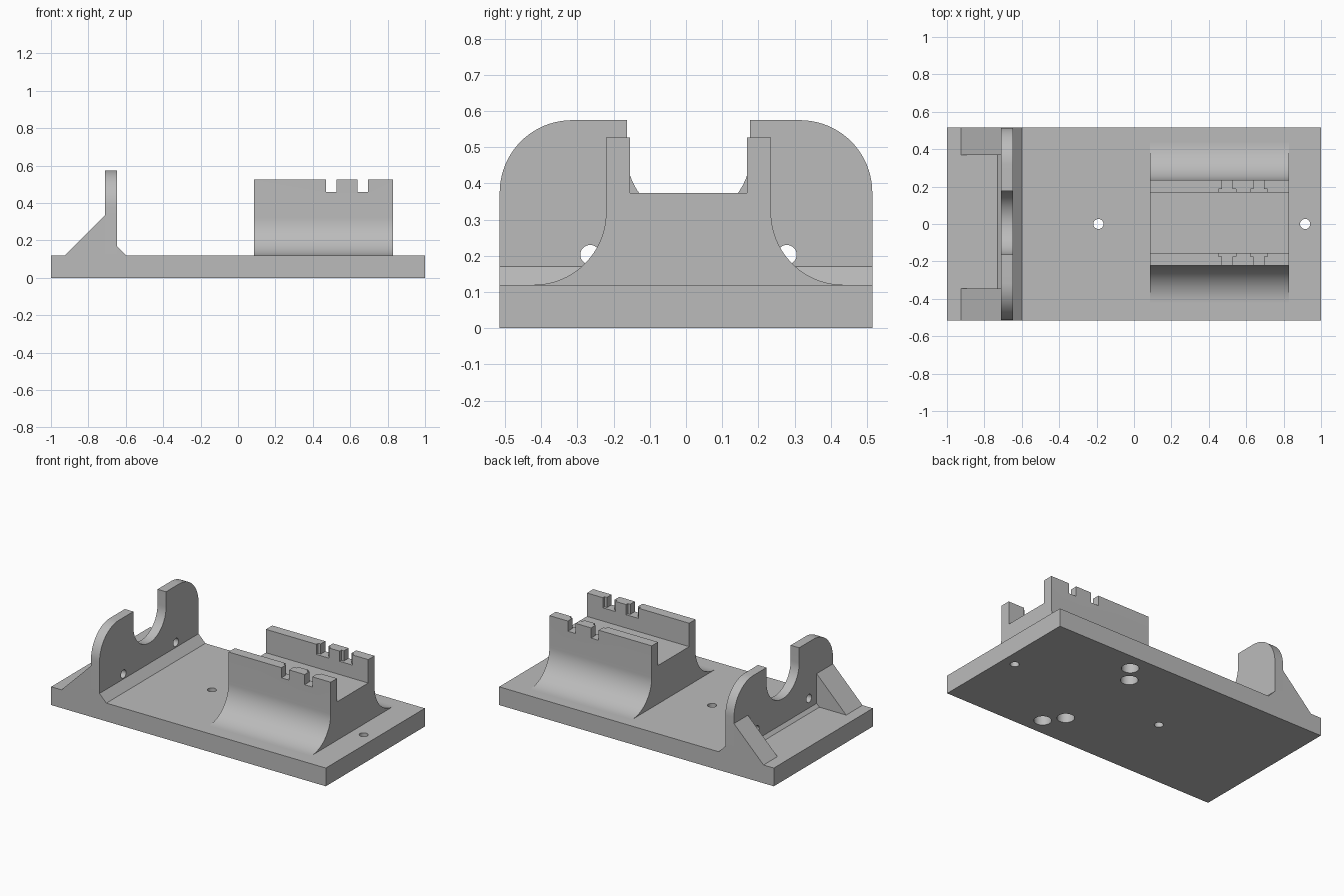
import bpy, bmesh
from math import sin, cos, radians

if "Cube" in bpy.data.objects:
    bpy.data.objects.remove(bpy.data.objects["Cube"])

grey = bpy.data.materials.new("plain grey")
grey.use_nodes = True
colour = (0.5, 0.5, 0.5, 1)
grey.diffuse_color = colour
grey.node_tree.nodes["Principled BSDF"].inputs["Base Color"].default_value = colour

BASE_TOP = 0.12
HALF_WIDTH = 0.515
MID = 0.007  # centre line shared by the slot and the cradle


def prism(name, points, axis, lo, hi):
    """Extrude a closed profile along an axis; profile is (y,z), (x,z) or (x,y)."""
    place = {"x": lambda a, b: (lo, a, b),
             "y": lambda a, b: (a, lo, b),
             "z": lambda a, b: (a, b, lo)}[axis]
    bm = bmesh.new()
    face = bm.faces.new([bm.verts.new(place(a, b)) for a, b in points])
    grown = bmesh.ops.extrude_face_region(bm, geom=[face])["geom"]
    shift = [hi - lo if axis == k else 0 for k in "xyz"]
    bmesh.ops.translate(bm, vec=shift, verts=[v for v in grown if isinstance(v, bmesh.types.BMVert)])
    bmesh.ops.recalc_face_normals(bm, faces=bm.faces)
    mesh = bpy.data.meshes.new(name)
    bm.to_mesh(mesh)
    bm.free()
    mesh.materials.append(grey)
    obj = bpy.data.objects.new(name, mesh)
    bpy.context.collection.objects.link(obj)
    return obj


def arc(cx, cy, r, start, end, steps=20):
    angles = [radians(start + (end - start) * i / steps) for i in range(steps + 1)]
    return [(cx + r * cos(t), cy + r * sin(t)) for t in angles]


def rect(a0, a1, b0, b1):
    return [(a0, b0), (a1, b0), (a1, b1), (a0, b1)]


def circle(cx, cy, r):
    return arc(cx, cy, r, 0, 352.5, 47)


def cut(obj, cutters):
    for cutter in cutters:
        cutter.hide_render = True
        mod = obj.modifiers.new("cut", "BOOLEAN")
        mod.operation, mod.solver, mod.object = "DIFFERENCE", "EXACT", cutter
        bpy.context.view_layer.objects.active = obj
        bpy.ops.object.modifier_apply(modifier=mod.name)
        bpy.data.objects.remove(cutter)


# Base plate with two through holes and four blind holes underneath
base = prism("base_plate", rect(-1, 1, -HALF_WIDTH, HALF_WIDTH), "z", 0, BASE_TOP)
holes = [prism("cutter", circle(x, 0, 0.027), "z", -0.1, 0.3) for x in (-0.19, 0.915)]
for side in (-1, 1):
    for x, y in ((0.365, 0.4), (0.28, 0.29)):
        holes.append(prism("cutter", circle(x, side * y, 0.052), "z", -0.1, 0.09))
cut(base, holes)

# Upright support with rounded shoulders, a U slot and two holes
TOP, R = 0.575, 0.2
edge = HALF_WIDTH - R
profile = [(-HALF_WIDTH, BASE_TOP), (HALF_WIDTH, BASE_TOP)]
profile += arc(edge, TOP - R, R, 0, 90)
profile += [(MID + 0.17, TOP)] + arc(MID, 0.475, 0.17, 0, -180, 32) + [(MID - 0.17, TOP)]
profile += arc(-edge, TOP - R, R, 90, 180)
support = prism("upright_support", profile, "x", -0.71, -0.648)
cut(support, [prism("cutter", circle(MID + s * 0.272, 0.203, 0.027), "x", -0.8, -0.5) for s in (-1, 1)])

# Chamfer strips at the foot of the support
prism("inner_chamfer", [(-0.648, BASE_TOP), (-0.598, BASE_TOP), (-0.648, 0.17)],
      "y", -HALF_WIDTH, HALF_WIDTH)
prism("outer_chamfer", [(-0.71, BASE_TOP), (-0.73, BASE_TOP), (-0.71, 0.14)], "y", -0.345, 0.37)

# Triangular gussets behind the support
for name, y0, y1 in (("right_gusset", -HALF_WIDTH, -0.345), ("left_gusset", 0.37, HALF_WIDTH)):
    prism(name, [(-0.925, BASE_TOP), (-0.71, BASE_TOP), (-0.71, 0.335)], "y", y0, y1)

# Motor cradle: a channel with flared feet
OUT, IN, RIM, FLOOR, FLARE = 0.228, 0.162, 0.527, 0.373, 0.2
half = [(IN, FLOOR), (IN, RIM), (OUT, RIM)]
half += arc(OUT + FLARE, BASE_TOP + FLARE, FLARE, 180, 270, 24)
profile = [(MID + y, z) for y, z in half] + [(MID - y, z) for y, z in reversed(half)]
cradle = prism("cradle", profile, "x", 0.085, 0.83)

# Notches across both rims, wider on the inner side
notches = []
for x in (0.499, 0.668):
    notches.append(prism("cutter", rect(x - 0.028, x + 0.028, 0.46, 0.6), "y", -0.4, 0.4))
    notches.append(prism("cutter", rect(x - 0.046, x + 0.046, 0.46, 0.6), "y",
                         MID - IN - 0.018, MID + IN + 0.018))
cut(cradle, notches)

# Smooth the curved walls and keep the corners crisp
bpy.ops.object.select_all(action="DESELECT")
for obj in (base, support, cradle):
    obj.select_set(True)
    bpy.context.view_layer.objects.active = obj
bpy.ops.object.shade_smooth_by_angle(angle=radians(25))
